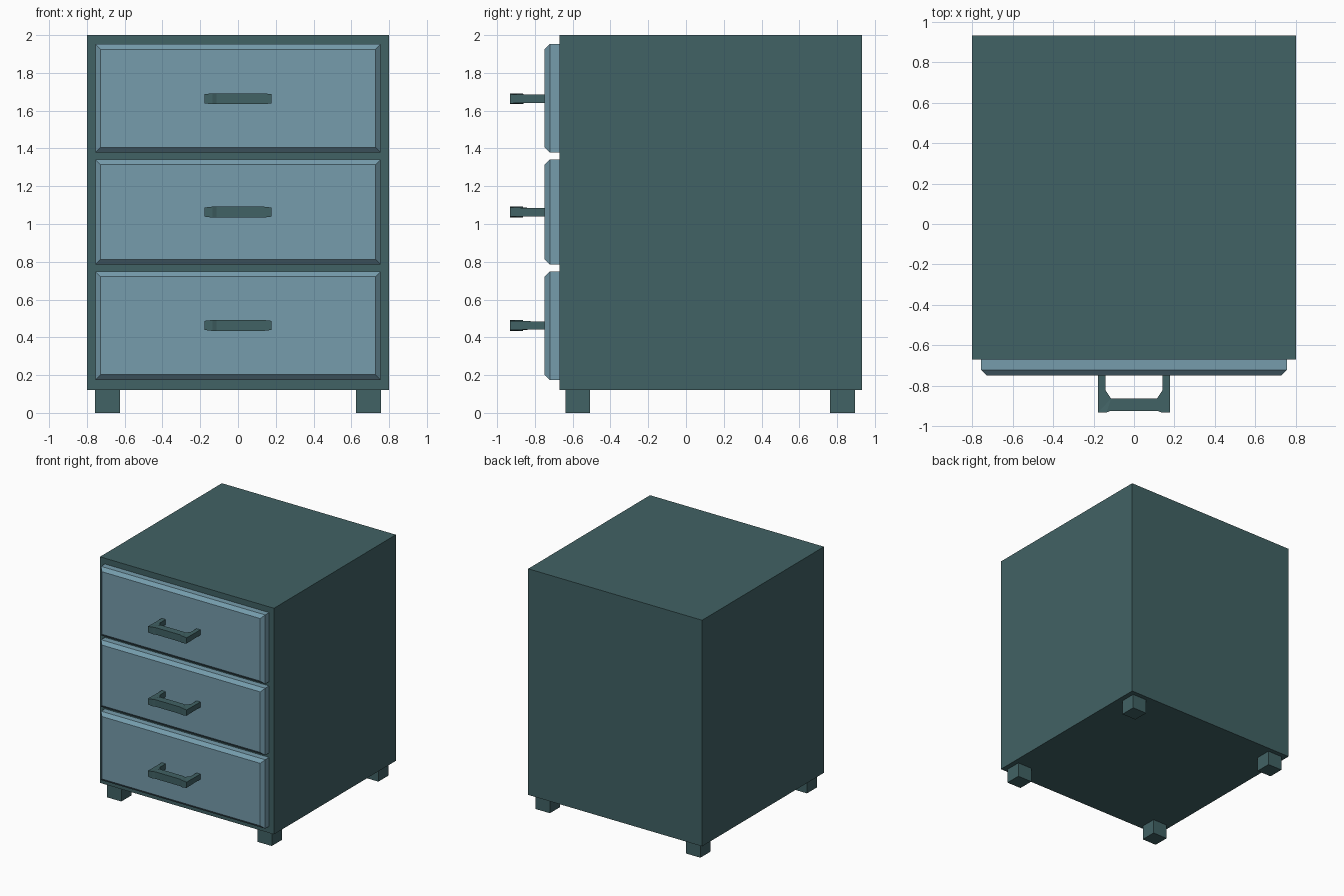
import bpy, bmesh
from mathutils import Vector

if "Cube" in bpy.data.objects:
    bpy.data.objects.remove(bpy.data.objects["Cube"])


def material(name, rgb):
    m = bpy.data.materials.new(name)
    m.diffuse_color = (*rgb, 1)
    m.use_nodes = True
    m.node_tree.nodes["Principled BSDF"].inputs["Base Color"].default_value = m.diffuse_color
    return m


teal = material("dark teal", (0.053, 0.122, 0.128))
blue = material("dusty blue", (0.180, 0.335, 0.415))


def finish(name, bm, mat):
    bmesh.ops.recalc_face_normals(bm, faces=bm.faces)
    mesh = bpy.data.meshes.new(name)
    bm.to_mesh(mesh)
    bm.free()
    mesh.materials.append(mat)
    ob = bpy.data.objects.new(name, mesh)
    bpy.context.collection.objects.link(ob)
    return ob


def box(name, lo, hi, mat, front_chamfer=0):
    bm = bmesh.new()
    bmesh.ops.create_cube(bm, size=1)
    lo, hi = Vector(lo), Vector(hi)
    for v in bm.verts:
        v.co = [(lo[i] + hi[i]) / 2 + v.co[i] * (hi[i] - lo[i]) for i in range(3)]
    if front_chamfer:
        edges = [e for e in bm.edges
                 if all(abs(v.co.y - lo.y) < 1e-5 for v in e.verts)]
        bmesh.ops.bevel(bm, geom=edges, offset=front_chamfer, segments=1,
                        affect='EDGES')
    return finish(name, bm, mat)


# Handle: rectangular sections swept along a U (outer xy, inner xy, half height)
HALF = [
    (-.178, -.745, -.142, -.745, .022),
    (-.178, -.820, -.142, -.820, .022),
    (-.178, -.931, -.113, -.863, .024),
    (-.135, -.931, -.113, -.863, .029),
    (-.115, -.923, -.110, -.863, .029),
]


def handle(name, z):
    sections = HALF + [(-a, b, -c, d, h) for a, b, c, d, h in reversed(HALF)]
    bm = bmesh.new()
    rings = []
    for ox, oy, ix, iy, h in sections:
        rings.append([bm.verts.new(p) for p in (
            (ox, oy, z - h), (ox, oy, z + h), (ix, iy, z + h), (ix, iy, z - h))])
    for a, b in zip(rings, rings[1:]):
        for i in range(4):
            j = (i + 1) % 4
            bm.faces.new((a[i], a[j], b[j], b[i]))
    bm.faces.new(rings[0])
    bm.faces.new(rings[-1])
    return finish(name, bm, teal)


# Cabinet body
box("cabinet_body", (-.80, -.67, .12), (.80, .931, 2.0), teal)

# Feet
for side, x in (("left", -.692), ("right", .692)):
    for end, y in (("front", -.573), ("back", .828)):
        box(f"{end}_{side}_foot", (x - .066, y - .066, 0),
            (x + .066, y + .066, .13), teal)

# Drawers with chamfered fronts, and their handles
for level, z0, z1, zh in (("bottom", .175, .748, .463),
                          ("middle", .785, 1.342, 1.063),
                          ("top", 1.378, 1.952, 1.663)):
    box(f"{level}_drawer", (-.755, -.748, z0), (.755, -.66, z1), blue, .027)
    handle(f"{level}_handle", zh)
